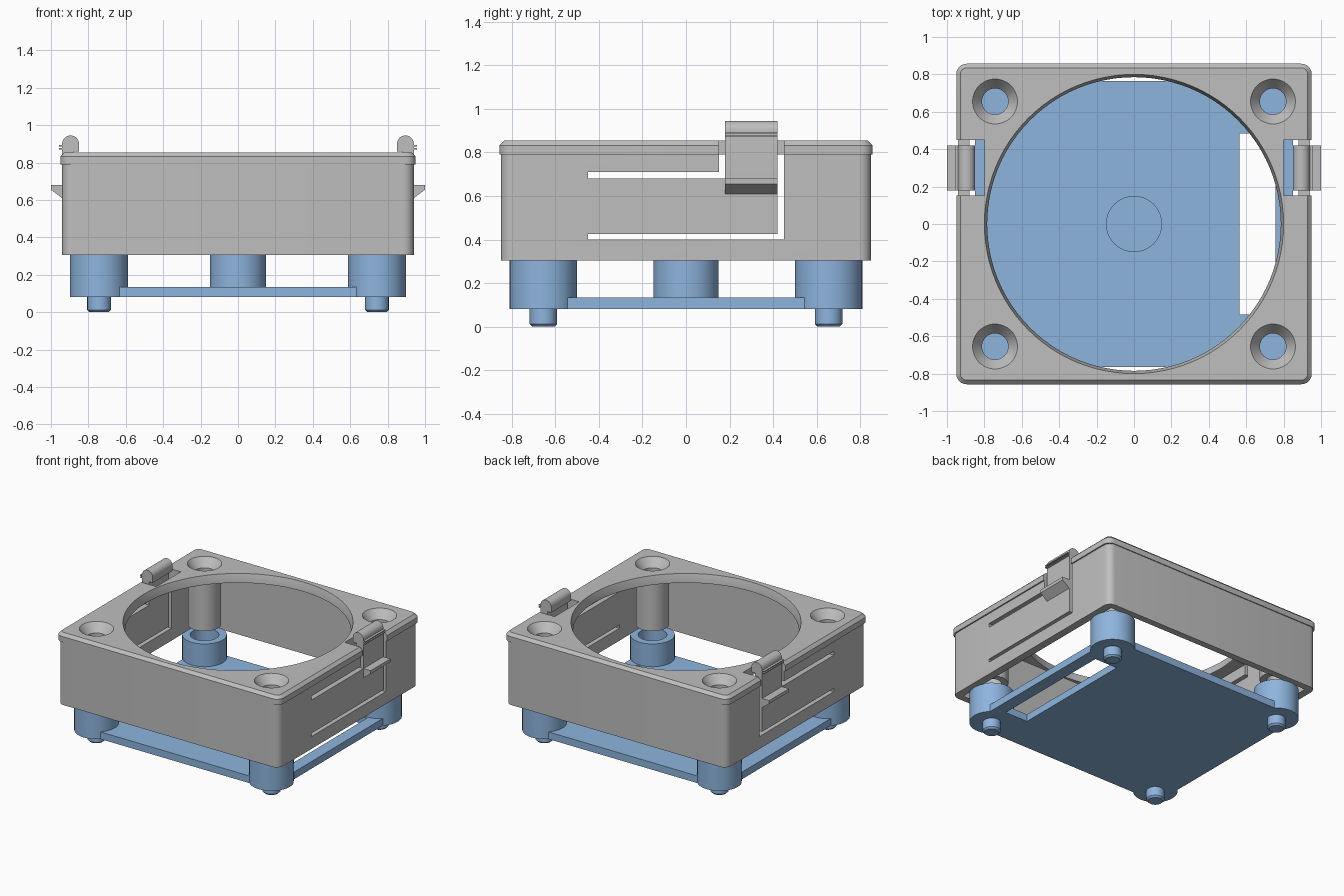
import bpy, bmesh, math
from mathutils import Matrix, Vector

cube = bpy.data.objects.get("Cube")
if cube:
    bpy.data.objects.remove(cube, do_unlink=True)


def material(name, rgb):
    m = bpy.data.materials.new(name)
    m.use_nodes = True
    m.diffuse_color = (*rgb, 1)
    bsdf = next(n for n in m.node_tree.nodes if n.type == 'BSDF_PRINCIPLED')
    bsdf.inputs["Base Color"].default_value = (*rgb, 1)
    return m


GRAY = material("light gray plastic", (0.52, 0.52, 0.52))
BLUE = material("soft blue plastic", (0.27, 0.46, 0.73))


def finish(bm, name, mat):
    bmesh.ops.recalc_face_normals(bm, faces=bm.faces)
    me = bpy.data.meshes.new(name)
    bm.to_mesh(me)
    bm.free()
    me.materials.append(mat)
    ob = bpy.data.objects.new(name, me)
    bpy.context.scene.collection.objects.link(ob)
    return ob


def box(name, x, y, z, mat=GRAY, corner=0, chamfer=0):
    """Block between paired limits, with rounded corners and a chamfered top."""
    bm = bmesh.new()
    bmesh.ops.create_cube(bm, size=1)
    for v in bm.verts:
        v.co = Vector(((a + b) / 2 + (b - a) * c for (a, b), c in zip((x, y, z), v.co)))
    if corner:
        edges = [e for e in bm.edges if abs(e.verts[0].co.z - e.verts[1].co.z) > 0.01]
        bmesh.ops.bevel(bm, geom=edges, offset=corner, segments=6, profile=0.5, affect='EDGES')
    if chamfer:
        edges = [e for e in bm.edges if all(v.co.z > max(z) - 0.001 for v in e.verts)]
        bmesh.ops.bevel(bm, geom=edges, offset=chamfer, segments=1, affect='EDGES')
    return finish(bm, name, mat)


def lathe(name, profile, cx=0, cy=0, mat=GRAY, steps=48):
    """Solid of revolution from (radius, height) points starting and ending on the axis."""
    bm = bmesh.new()
    vs = [bm.verts.new((r, 0, z)) for r, z in profile]
    edges = [bm.edges.new(p) for p in zip(vs, vs[1:])]
    bmesh.ops.spin(bm, geom=vs + edges, cent=(0, 0, 0), axis=(0, 0, 1),
                   angle=math.tau, steps=steps, use_duplicate=False)
    bmesh.ops.remove_doubles(bm, verts=bm.verts, dist=0.0001)
    bmesh.ops.translate(bm, verts=bm.verts, vec=(cx, cy, 0))
    return finish(bm, name, mat)


def extrude_y(name, outline, y0, y1, side):
    """Extrude an (x, z) outline along y, mirrored to the given side."""
    bm = bmesh.new()
    face = bm.faces.new([bm.verts.new((side * x, y0, z)) for x, z in outline])
    new = bmesh.ops.extrude_face_region(bm, geom=[face])["geom"]
    bmesh.ops.translate(bm, verts=[g for g in new if isinstance(g, bmesh.types.BMVert)],
                        vec=(0, y1 - y0, 0))
    return finish(bm, name, GRAY)


def combine(ob, other, op):
    """Apply a boolean and discard the tool object."""
    mod = ob.modifiers.new(op, 'BOOLEAN')
    mod.operation, mod.solver, mod.object = op, 'EXACT', other
    bpy.context.view_layer.update()
    dg = bpy.context.evaluated_depsgraph_get()
    me = bpy.data.meshes.new_from_object(ob.evaluated_get(dg))
    ob.modifiers.clear()
    ob.data = me
    bpy.data.objects.remove(other, do_unlink=True)


def join(ob, other):
    combine(ob, other, 'UNION')


def cut(ob, other):
    combine(ob, other, 'DIFFERENCE')


def mirrored(side, a, b):
    return sorted((side * a, side * b))


CORNERS = [(sx * 0.743, sy * 0.655) for sx in (-1, 1) for sy in (-1, 1)]

# Housing: open shell with an overhanging top flange
housing = box("housing", (-0.94, 0.94), (-0.85, 0.85), (0.305, 0.82), corner=0.055)
cut(housing, box("cavity", (-0.88, 0.88), (-0.80, 0.80), (0.2, 1)))
join(housing, box("flange", (-0.95, 0.95), (-0.857, 0.857), (0.79, 0.855),
                  corner=0.055, chamfer=0.022))
cut(housing, lathe("opening", [(0, 0.7), (0.785, 0.7), (0.785, 0.8), (0.8, 0.855),
                               (0.8, 1), (0, 1)], steps=96))

# Hollow screw posts with countersunk heads
for cx, cy in CORNERS:
    join(housing, lathe("post", [(0, 0.39), (0.116, 0.39), (0.116, 0.82), (0, 0.82)], cx, cy))
    cut(housing, lathe("bore", [(0, 0.3), (0.07, 0.3), (0.07, 0.79), (0.12, 0.855),
                                (0.12, 0.95), (0, 0.95)], cx, cy))

# Slots that free the spring arms in both side walls
SLOTS = [
    (0.80, (0.152, 0.45), (0.695, 1)),
    (0.85, (-0.45, 0.45), (0.68, 0.71)),
    (0.85, (-0.45, 0.45), (0.40, 0.425)),
    (0.85, (0.42, 0.45), (0.41, 0.70)),
]
for side in (-1, 1):
    for x_in, y, z in SLOTS:
        cut(housing, box("slot", mirrored(side, x_in, 1.1), y, z))

# Latches: upright with a rounded head, an outer hook and two grip ribs
head = [(0.895 - 0.045 * math.cos(math.pi * i / 16), 0.90 + 0.045 * math.sin(math.pi * i / 16))
        for i in range(17)]
latch_outline = ([(0.90, 0.61), (0.90, 0.68), (0.88, 0.68), (0.88, 0.86), (0.85, 0.86)] + head
                 + [(0.94, 0.68), (1.0, 0.68), (1.0, 0.655), (0.94, 0.61)])
parts = [housing]
for side, label in ((1, "left"), (-1, "right")):
    parts.append(extrude_y(label + "_latch", latch_outline, 0.18, 0.42, side))
    for i, z in enumerate((0.871, 0.886)):
        parts.append(box(f"{label}_grip_rib_{i + 1}", mirrored(side, 0.935, 0.958),
                         (0.18, 0.42), (z, z + 0.007)))

# Base plate with a centre boss, corner sockets with foot pins, and one side slot
base = box("base_plate", (-0.85, 0.85), (-0.765, 0.765), (0.08, 0.135), BLUE)
join(base, lathe("centre_boss", [(0, 0.1), (0.15, 0.1), (0.15, 0.31), (0, 0.31)], mat=BLUE))
socket = [(0, 0), (0.051, 0), (0.063, 0.012), (0.063, 0.08), (0.155, 0.08),
          (0.155, 0.31), (0.1, 0.31), (0.1, 0.15), (0, 0.15)]
for cx, cy in CORNERS:
    join(base, lathe("socket", socket, cx, cy, BLUE))
cut(base, box("side_slot", (0.565, 0.757), (-0.485, 0.485), (0, 0.2), BLUE))
parts.append(base)

# Smooth the round surfaces, keep the edges crisp
for ob in parts:
    bpy.ops.object.select_all(action='DESELECT')
    ob.select_set(True)
    bpy.context.view_layer.objects.active = ob
    bpy.ops.object.shade_smooth_by_angle(angle=math.radians(30))
